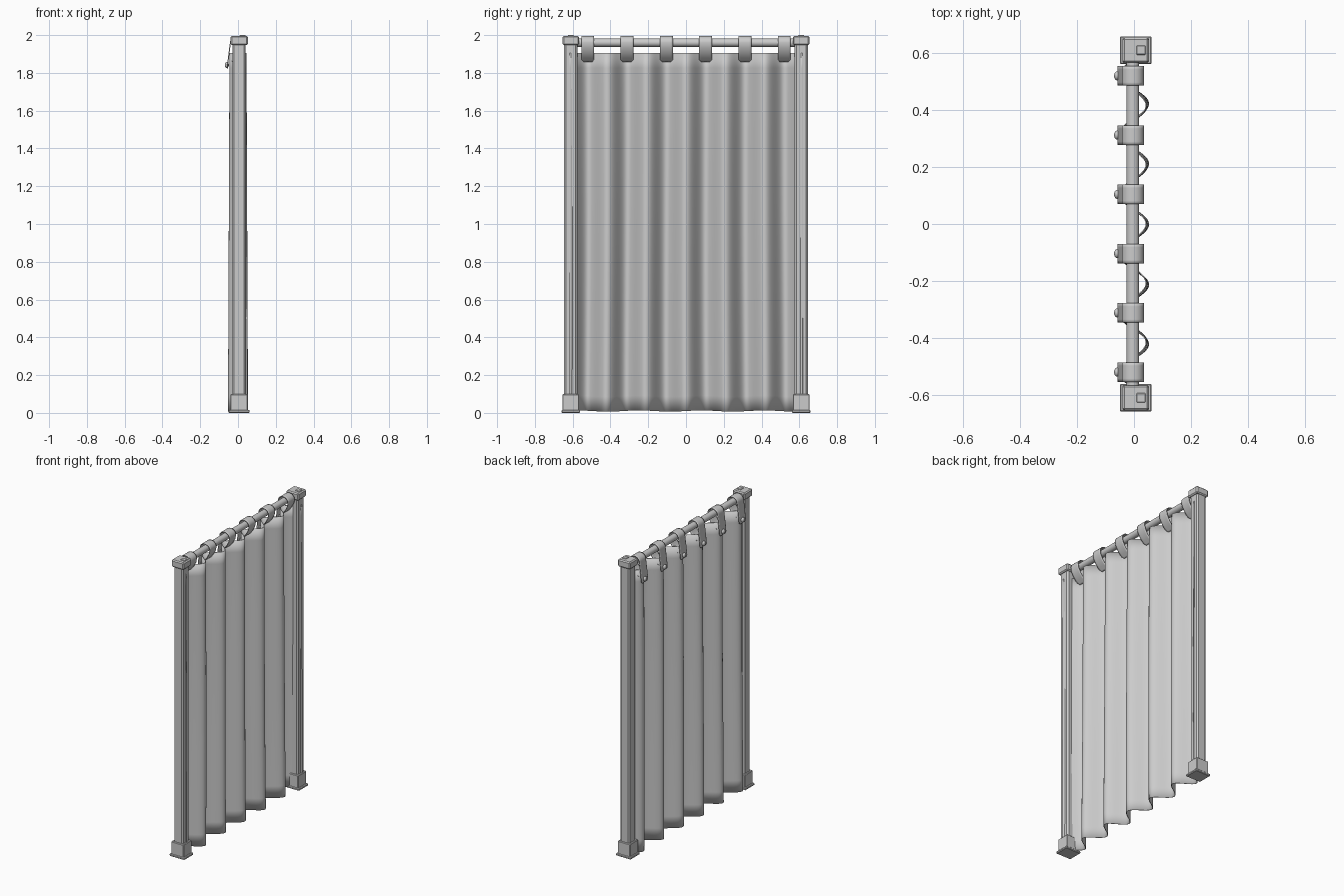
import bpy
import bmesh
from math import pi, sin, cos, radians

if "Cube" in bpy.data.objects:
    bpy.data.objects.remove(bpy.data.objects["Cube"], do_unlink=True)

grey = bpy.data.materials.new("light_grey")
grey.use_nodes = True
grey.diffuse_color = (0.6, 0.6, 0.6, 1)
grey.node_tree.nodes["Principled BSDF"].inputs["Base Color"].default_value = (0.6, 0.6, 0.6, 1)

POST_X, POST_Y = 0.006, 0.61      # post centre
ROD_X, ROD_Z = -0.004, 1.96       # rod centre
PITCH = 0.208                     # spacing of folds and tabs


def finish(obj, name, smooth=False):
    obj.name = name
    obj.data.materials.clear()
    obj.data.materials.append(grey)
    if smooth:
        bpy.ops.object.select_all(action="DESELECT")
        obj.select_set(True)
        bpy.context.view_layer.objects.active = obj
        bpy.ops.object.shade_smooth_by_angle(angle=radians(40))
    return obj


def box(name, x, y, half_x, half_y, z0, z1, bevel):
    bpy.ops.mesh.primitive_cube_add(size=2, location=(x, y, (z0 + z1) / 2))
    obj = bpy.context.object
    for v in obj.data.vertices:
        v.co = (v.co.x * half_x, v.co.y * half_y, v.co.z * (z1 - z0) / 2)
    if bevel:
        mod = obj.modifiers.new("edge", "BEVEL")
        mod.width = bevel
        mod.segments = 1
    return finish(obj, name)


def sheet(name, rows, thickness):
    """Quad sheet from rows of points, thickened."""
    bm = bmesh.new()
    grid = [[bm.verts.new(p) for p in row] for row in rows]
    for a, b in zip(grid, grid[1:]):
        for i in range(len(a) - 1):
            bm.faces.new((a[i], a[i + 1], b[i + 1], b[i]))
    mesh = bpy.data.meshes.new(name)
    bm.to_mesh(mesh)
    bm.free()
    obj = bpy.data.objects.new(name, mesh)
    bpy.context.collection.objects.link(obj)
    mod = obj.modifiers.new("thickness", "SOLIDIFY")
    mod.thickness = thickness
    mod.offset = 0
    return finish(obj, name, True)


# Posts with footings and caps
for side, label in ((1, "back"), (-1, "front")):
    y = side * POST_Y
    box(label + "_post", POST_X, y, 0.035, 0.035, 0.01, 1.96, 0.009)
    box(label + "_foot_plate", POST_X, y, 0.056, 0.049, 0, 0.016, 0.004)
    box(label + "_foot_block", POST_X, y, 0.046, 0.044, 0.012, 0.10, 0.004)
    box(label + "_cap", POST_X, y, 0.046, 0.044, 1.947, 1.996, 0.007)
    box(label + "_cap_stud", POST_X + 0.019, y, 0.016, 0.016, 1.993, 2.0, 0.002)

# Rod
bpy.ops.mesh.primitive_cylinder_add(vertices=32, radius=0.022, depth=2 * POST_Y,
                                    location=(ROD_X, 0, ROD_Z), rotation=(pi / 2, 0, 0))
finish(bpy.context.object, "rod", True)


# Pleated curtain, folds deepening towards the hem
def curtain_point(y, t):
    depth = 0.043 + 0.008 * t
    sway = 0.006 * t * sin(4 * y + 3 * t)
    x = depth * cos(2 * pi * (y + sway) / PITCH)
    z = 1.905 - 1.895 * t + 0.003 * t * sin(19 * y)
    return (x, y, z)


COLS, ROWS = 168, 24
sheet("curtain", [[curtain_point(-0.617 + 1.234 * i / COLS, j / ROWS) for i in range(COLS + 1)]
                  for j in range(ROWS + 1)], 0.004)

# Tabs looped over the rod, each closed by a button
loop = [(-0.056, 1.822), (-0.056, 1.83), (-0.053, 1.86), (-0.048, 1.9), (-0.043, 1.94)]
loop += [(ROD_X + 0.036 * cos(a), ROD_Z + 0.033 * sin(a))
         for a in [pi - pi * k / 14 for k in range(15)]]
loop += [(0.028, 1.935), (0.012, 1.905), (-0.008, 1.88), (-0.025, 1.868), (-0.032, 1.86)]
for n in range(6):
    y = (n - 2.5) * PITCH
    rows = []
    for k, (x, z) in enumerate(loop):
        half = 0.028 if k in (0, len(loop) - 1) else 0.034
        rows.append([(x, y + half * s / 3, z) for s in range(-3, 4)])
    sheet("tab_%d" % (n + 1), rows, 0.005)
    bpy.ops.mesh.primitive_uv_sphere_add(segments=16, ring_count=10, radius=1,
                                         location=(-0.059, y, 1.842))
    button = bpy.context.object
    button.scale = (0.011, 0.016, 0.016)
    finish(button, "button_%d" % (n + 1), True)
